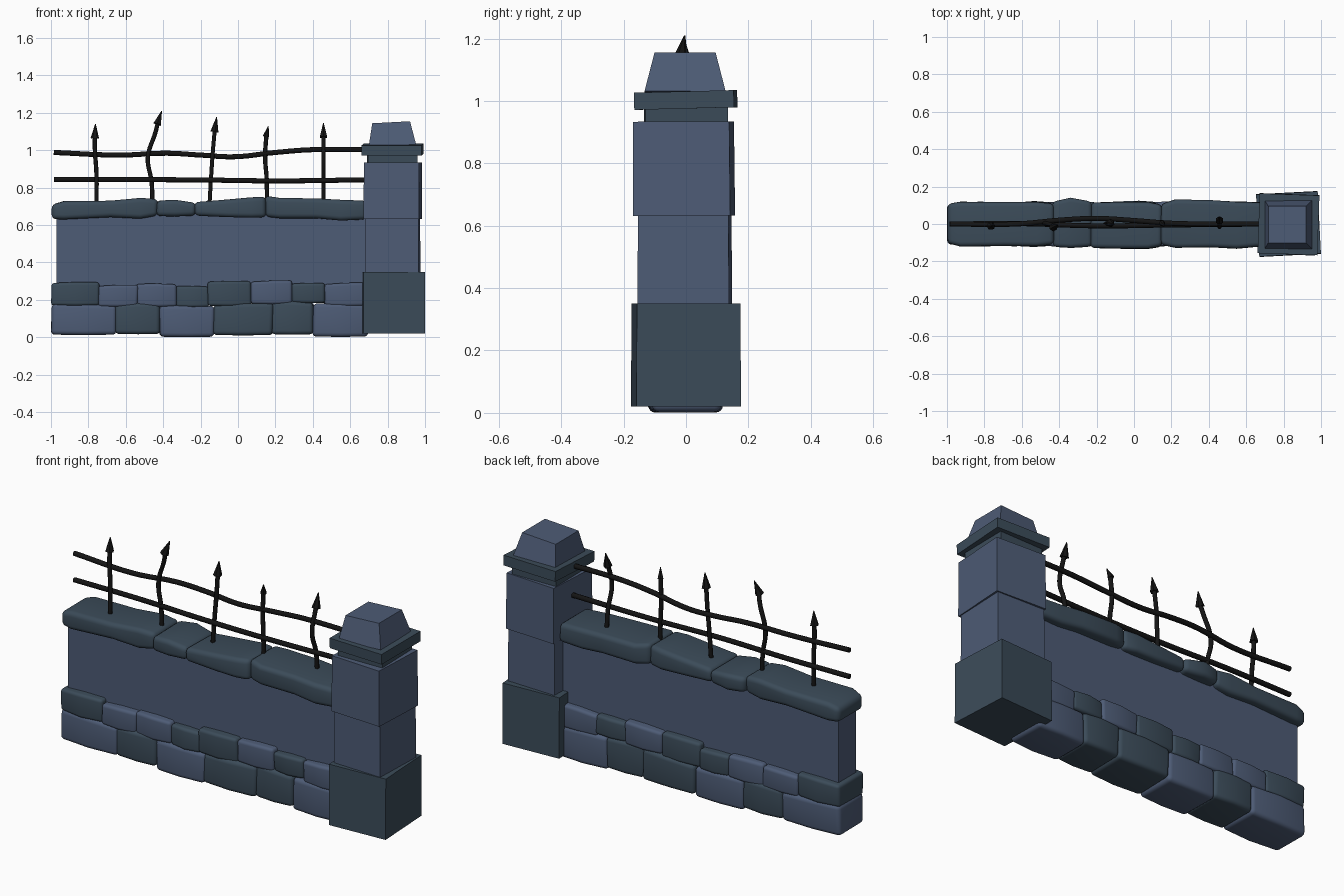
import bpy, bmesh, math, random
from mathutils import Vector, Euler

if "Cube" in bpy.data.objects:
    bpy.data.objects.remove(bpy.data.objects["Cube"])

random.seed(4)


def material(name, rgb):
    m = bpy.data.materials.new(name)
    m.diffuse_color = (*rgb, 1)
    m.use_nodes = True
    m.node_tree.nodes["Principled BSDF"].inputs["Base Color"].default_value = m.diffuse_color
    return m


LIGHT = material("blue_grey_stone", (0.075, 0.106, 0.18))
DARK = material("dark_stone", (0.044, 0.071, 0.1))
IRON = material("iron", (0.007, 0.007, 0.007))


def add_mesh(name, bm, mat):
    bmesh.ops.recalc_face_normals(bm, faces=bm.faces)
    me = bpy.data.meshes.new(name)
    bm.to_mesh(me)
    bm.free()
    me.materials.append(mat)
    ob = bpy.data.objects.new(name, me)
    bpy.context.collection.objects.link(ob)
    return ob


def loft(rings):
    """Closed solid through a list of equal-sized vertex rings."""
    bm = bmesh.new()
    rows = [[bm.verts.new(p) for p in r] for r in rings]
    n = len(rows[0])
    for a, b in zip(rows, rows[1:]):
        for i in range(n):
            bm.faces.new((a[i], a[(i + 1) % n], b[(i + 1) % n], b[i]))
    bm.faces.new(rows[0])
    bm.faces.new(rows[-1])
    return bm


def stone(name, stations, mat, bevel):
    """Rounded stone from (x, z_low, z_high, y_front, y_back) sections."""
    j = lambda: random.uniform(-0.004, 0.004)
    rings = [[(x + j(), yf + j(), z0), (x + j(), yb + j(), z0),
              (x + j(), yb + j(), z1), (x + j(), yf + j(), z1)]
             for x, z0, z1, yf, yb in stations]
    ob = add_mesh(name, loft(rings), mat)
    b = ob.modifiers.new("rounding", "BEVEL")
    b.width, b.segments, b.limit_method = bevel, 4, "ANGLE"
    b.angle_limit = math.radians(45)
    for p in ob.data.polygons:
        p.use_smooth = True


def block(name, center, bottom, top, height, rot, mat):
    """Four-sided block with separate bottom and top half sizes."""
    c, r = Vector(center), Euler([math.radians(a) for a in rot])
    rings = []
    for (hx, hy), z in ((bottom, -height / 2), (top, height / 2)):
        ring = []
        for sx, sy in ((-1, -1), (1, -1), (1, 1), (-1, 1)):
            p = Vector((sx * hx, sy * hy, z))
            p.rotate(r)
            ring.append(p + c)
        rings.append(ring)
    add_mesh(name, loft(rings), mat)


def bar(name, pts, radius):
    """Round iron bar along a smooth path."""
    cu = bpy.data.curves.new(name, "CURVE")
    cu.dimensions, cu.bevel_depth, cu.bevel_resolution = "3D", radius, 2
    cu.resolution_u, cu.use_fill_caps = 6, True
    s = cu.splines.new("BEZIER")
    s.bezier_points.add(len(pts) - 1)
    for bp, p in zip(s.bezier_points, pts):
        bp.co = p
        bp.handle_left_type = bp.handle_right_type = "AUTO"
    cu.materials.append(IRON)
    ob = bpy.data.objects.new(name, cu)
    bpy.context.collection.objects.link(ob)
    bpy.ops.object.select_all(action="DESELECT")
    ob.select_set(True)
    bpy.context.view_layer.objects.active = ob
    bpy.ops.object.convert(target="MESH")


# Wall panel
block("wall_panel", (-0.135, 0, 0.455), (0.835, 0.075), (0.835, 0.075), 0.43, (0, 0, 0), LIGHT)

# Foundation stones, two courses: joints, (low, high) per stone, tone per stone
courses = [
    ("lower_stone", [-0.998, -0.655, -0.418, -0.128, 0.184, 0.403, 0.69],
     [(0.014, 0.175), (0.018, 0.18), (0.003, 0.168), (0.012, 0.178), (0.016, 0.19), (0.004, 0.178)],
     "LDLDDL", 0.112, 0.022),
    ("upper_stone", [-0.998, -0.747, -0.538, -0.329, -0.158, 0.07, 0.288, 0.465, 0.69],
     [(0.17, 0.292), (0.164, 0.277), (0.164, 0.284), (0.162, 0.272), (0.168, 0.298),
      (0.178, 0.3), (0.184, 0.288), (0.168, 0.288)], "DLLDDLDL", 0.108, 0.016)]
for name, xs, zs, tones, hy, bev in courses:
    for i, (z0, z1) in enumerate(zs):
        a, b = xs[i] - (0.003 if i else 0), xs[i + 1] + 0.003
        d = hy + random.uniform(-0.003, 0.006)
        e = d - (0.006 if i == 0 else 0)
        t = random.uniform(-0.006, 0.006)
        stone(f"{name}_{i + 1}",
              [(a, z0, z1 - t, -e, e), ((a + b) / 2, z0 - 0.002, z1 + 0.003, -d - 0.008, d + 0.006),
               (b, z0, z1 + t, -d, d)], LIGHT if tones[i] == "L" else DARK, bev)

# Coping stones along the wall top
copings = [
    [(-0.998, 0.632, 0.708, -0.104, 0.106), (-0.93, 0.63, 0.728, -0.118, 0.12),
     (-0.68, 0.642, 0.73, -0.12, 0.118), (-0.52, 0.634, 0.745, -0.12, 0.116),
     (-0.43, 0.65, 0.738, -0.112, 0.106)],
    [(-0.436, 0.648, 0.73, -0.122, 0.118), (-0.34, 0.646, 0.735, -0.13, 0.143),
     (-0.226, 0.65, 0.718, -0.124, 0.118)],
    [(-0.232, 0.65, 0.722, -0.13, 0.116), (-0.05, 0.642, 0.737, -0.134, 0.12),
     (0.07, 0.64, 0.748, -0.132, 0.12), (0.15, 0.642, 0.752, -0.12, 0.106)],
    [(0.144, 0.645, 0.757, -0.114, 0.108), (0.22, 0.636, 0.745, -0.126, 0.13),
     (0.42, 0.636, 0.742, -0.128, 0.128), (0.55, 0.624, 0.735, -0.134, 0.12),
     (0.69, 0.63, 0.73, -0.122, 0.116)]]
for i, st in enumerate(copings):
    stone(f"coping_stone_{i + 1}", st, DARK, 0.024)

# Pillar: slightly twisted stacked blocks
block("pillar_base", (0.826, 0, 0.185), (0.165, 0.168), (0.165, 0.166), 0.33, (0, 0, 3), DARK)
block("pillar_lower_shaft", (0.827, -0.004, 0.487), (0.143, 0.147), (0.142, 0.145), 0.3, (0, 0, -2), LIGHT)
block("pillar_upper_shaft", (0.828, -0.007, 0.783), (0.149, 0.156), (0.147, 0.154), 0.302, (0.3, 0, -3), LIGHT)
block("pillar_neck", (0.825, 0, 0.95), (0.132, 0.132), (0.132, 0.132), 0.08, (0, 0, 1), DARK)
block("pillar_cap_slab", (0.826, -0.001, 1.003), (0.16, 0.16), (0.16, 0.16), 0.055, (1.5, 0, -2), DARK)
block("pillar_cap", (0.822, -0.003, 1.087), (0.127, 0.13), (0.101, 0.098), 0.125, (0, -3, 0), LIGHT)

# Rails, gently warped
bar("upper_rail", [(-0.985, 0, 0.988), (-0.63, 0, 0.974), (-0.38, 0.022, 0.984), (-0.2, 0.03, 0.974),
                   (-0.02, 0.02, 0.965), (0.2, 0.004, 0.988), (0.4, 0, 1.003), (0.7, 0, 1.003)], 0.0135)
bar("lower_rail", [(-0.985, 0, 0.844), (-0.6, 0.002, 0.843), (-0.2, -0.01, 0.841),
                   (0.2, -0.005, 0.836), (0.7, 0, 0.842)], 0.0135)

# Pickets: bar path, then spear tip
pickets = [
    ([(-0.757, -0.018, 0.7), (-0.757, -0.016, 0.88), (-0.765, -0.012, 1.0), (-0.765, -0.01, 1.075)],
     (-0.762, -0.01, 1.14)),
    ([(-0.457, 0, 0.7), (-0.462, 0, 0.83), (-0.482, 0.005, 0.96), (-0.44, -0.005, 1.1), (-0.428, -0.015, 1.15)],
     (-0.408, -0.004, 1.21)),
    ([(-0.153, 0, 0.7), (-0.143, 0.004, 0.87), (-0.134, 0.008, 1.0), (-0.124, 0.004, 1.11)], (-0.114, 0, 1.178)),
    ([(0.155, 0, 0.7), (0.153, 0, 0.85), (0.145, 0.006, 0.96), (0.152, 0.002, 1.085)], (0.162, -0.012, 1.128)),
    ([(0.457, 0.03, 0.7), (0.457, 0.018, 0.83), (0.457, -0.016, 0.95), (0.457, 0.01, 1.05), (0.457, 0.022, 1.08)],
     (0.457, 0.038, 1.145))]
for i, (path, tip) in enumerate(pickets):
    bar(f"picket_{i + 1}", path, 0.0115)
    base, tip = Vector(path[-1]), Vector(tip)
    axis = tip - base
    bm = bmesh.new()
    bmesh.ops.create_cone(bm, cap_ends=True, segments=6, radius1=0.017 if i == 3 else 0.023, radius2=0.002,
                          depth=axis.length + 0.012)
    for v in bm.verts:
        v.co.rotate(axis.to_track_quat("Z", "Y"))
        v.co += (base + tip) / 2 - axis.normalized() * 0.006
    add_mesh(f"spear_tip_{i + 1}", bm, IRON)

# Smooth only the rounded bars
for ob in bpy.data.objects:
    if "rail" in ob.name or "picket" in ob.name:
        for p in ob.data.polygons:
            p.use_smooth = len(p.vertices) == 4
